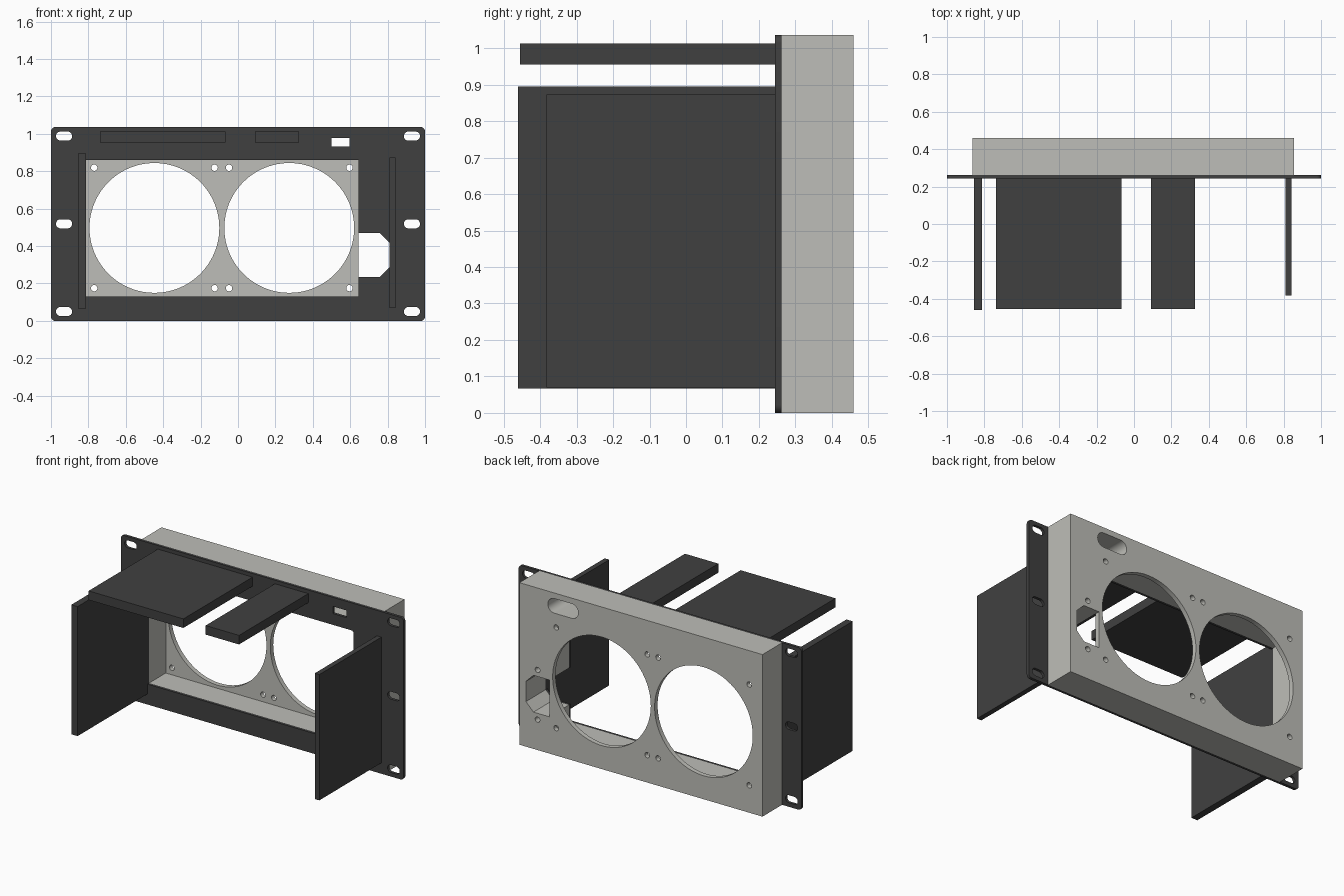
import bpy, bmesh, math

if "Cube" in bpy.data.objects:
    bpy.data.objects.remove(bpy.data.objects["Cube"])


def material(name, rgb):
    m = bpy.data.materials.new(name)
    m.diffuse_color = (*rgb, 1)
    m.use_nodes = True
    m.node_tree.nodes["Principled BSDF"].inputs["Base Color"].default_value = m.diffuse_color
    return m


DARK = material("charcoal", (0.051, 0.051, 0.051))
GREY = material("warm light grey", (0.515, 0.515, 0.479))


def rect(x0, x1, z0, z1):
    return [(x0, z0), (x1, z0), (x1, z1), (x0, z1)]


def circle(cx, cz, r, n=64):
    return [(cx + r * math.cos(2 * math.pi * i / n),
             cz + r * math.sin(2 * math.pi * i / n)) for i in range(n)]


def rounded(x0, x1, z0, z1, r, n=10):
    pts = []
    corners = [(x1 - r, z1 - r), (x0 + r, z1 - r), (x0 + r, z0 + r), (x1 - r, z0 + r)]
    for q, (cx, cz) in enumerate(corners):
        for i in range(n + 1):
            a = math.pi / 2 * (q + i / n)
            pts.append((cx + r * math.cos(a), cz + r * math.sin(a)))
    return pts


def prism(name, pts, y0, y1, mat):
    """Extrude an x-z outline from y0 to y1."""
    bm = bmesh.new()
    face = bm.faces.new([bm.verts.new((x, y0, z)) for x, z in pts])
    ext = bmesh.ops.extrude_face_region(bm, geom=[face])
    for v in ext["geom"]:
        if isinstance(v, bmesh.types.BMVert):
            v.co.y = y1
    bmesh.ops.recalc_face_normals(bm, faces=bm.faces)
    me = bpy.data.meshes.new(name)
    bm.to_mesh(me)
    bm.free()
    me.materials.append(mat)
    ob = bpy.data.objects.new(name, me)
    bpy.context.collection.objects.link(ob)
    return ob


def cut(ob, holes):
    """Cut (outline, y0, y1) prisms out of an object and shade the result."""
    cutters = []
    for pts, y0, y1 in holes:
        c = prism("cutter", pts, y0, y1, ob.data.materials[0])
        c.hide_render = True
        cutters.append(c)
        mod = ob.modifiers.new("hole", "BOOLEAN")
        mod.operation, mod.solver, mod.object = "DIFFERENCE", "EXACT", c
    bpy.context.view_layer.objects.active = ob
    for mod in list(ob.modifiers):
        bpy.ops.object.modifier_apply(modifier=mod.name)
    for c in cutters:
        bpy.data.objects.remove(c)
    bpy.ops.object.select_all(action="DESELECT")
    ob.select_set(True)
    bpy.ops.object.shade_smooth_by_angle(angle=math.radians(30))


TOP = 1.036
Y_FRONT, Y_JOIN, Y_WALL, Y_BACK = 0.244, 0.262, 0.43, 0.46

# Shared openings: main window and chamfered power socket
window = rect(-0.812, 0.6452, 0.13, 0.86)
socket = [(0.645, 0.235), (0.757, 0.235), (0.81, 0.288),
          (0.81, 0.417), (0.757, 0.47), (0.645, 0.47)]

# Front plate with mounting slots and switch window
plate = prism("front_plate", rounded(-1, 1, 0, TOP, 0.022), Y_FRONT, Y_JOIN, DARK)
holes = [(window, 0.1, 0.6), (socket, 0.1, 0.6), (rect(0.5, 0.596, 0.932, 0.978), 0.1, 0.6)]
for side in (-1, 1):
    for z in (0.05, 0.519, 0.988):
        x = side * 0.93
        holes.append((rounded(x - 0.043, x + 0.043, z - 0.024, z + 0.024, 0.0235), 0.1, 0.6))
cut(plate, holes)

# Rear housing with deep cavity, two round openings and screw holes
housing = prism("rear_housing", rect(-0.863, 0.856, 0, TOP), Y_JOIN, Y_BACK, GREY)
holes = [(socket, 0.1, 0.6), (window, 0.1, Y_WALL),
         (rounded(0.44, 0.655, 0.907, 1.0, 0.046), 0.1, 0.6)]
for cx in (-0.447, 0.274):
    holes.append((circle(cx, 0.497, 0.347, 96), 0.1, 0.6))
    for dx in (-0.322, 0.322):
        for dz in (-0.322, 0.322):
            holes.append((circle(cx + dx, 0.497 + dz, 0.017, 24), 0.1, 0.6))
for z in (0.195, 0.512):
    holes.append((circle(0.728, z, 0.017, 24), 0.1, 0.6))
cut(housing, holes)

# Side panels and top shelves projecting forward from the plate
for name, outline, y in (
        ("left_panel", rect(-0.856, -0.812, 0.067, 0.895), -0.461),
        ("right_panel", rect(0.811, 0.843, 0.069, 0.873), -0.383),
        ("wide_shelf", rect(-0.738, -0.068, 0.955, 1.013), -0.455),
        ("narrow_shelf", rect(0.09, 0.326, 0.955, 1.013), -0.455)):
    prism(name, outline, y, Y_FRONT, DARK)
